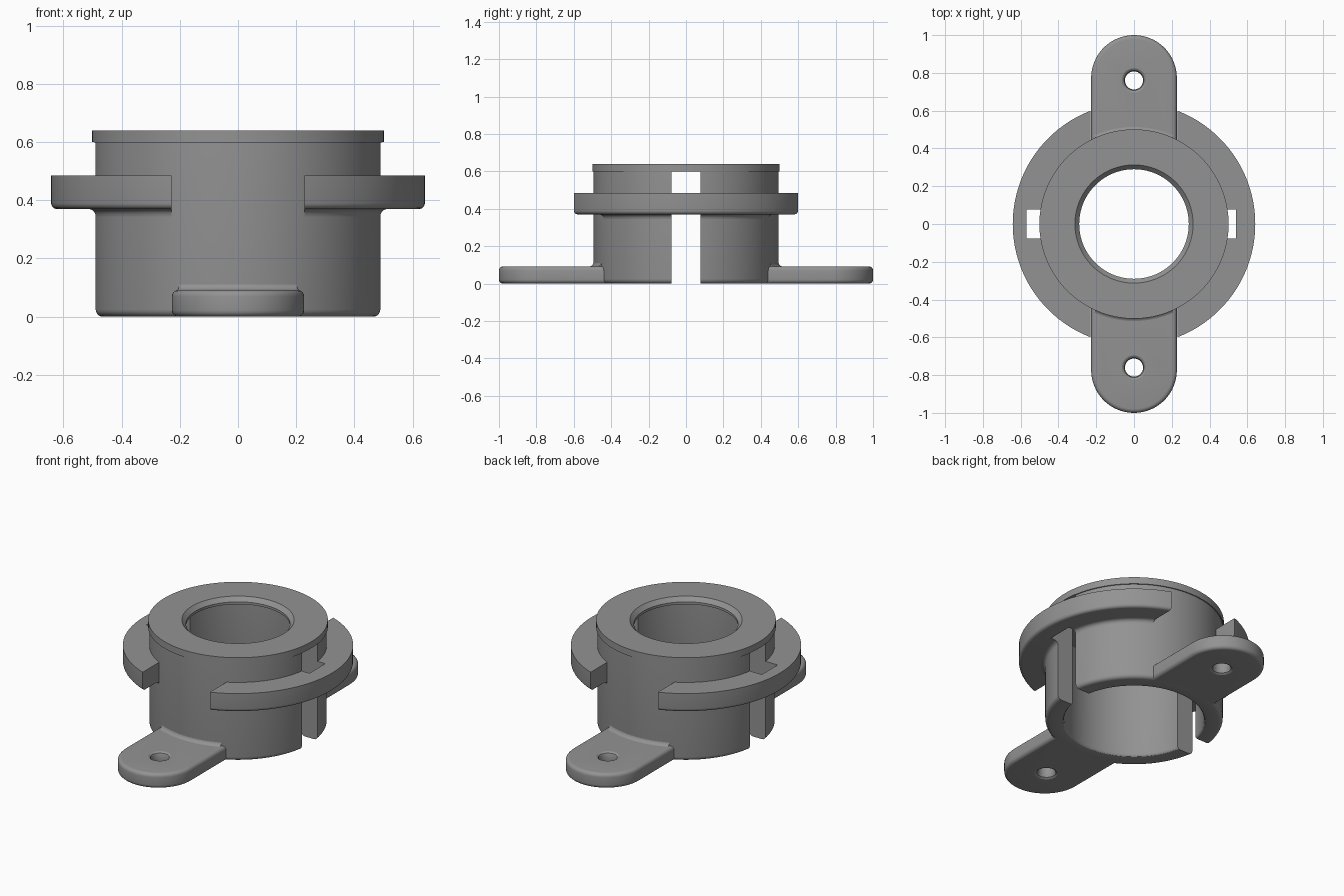
import bpy, bmesh, math
from mathutils import Matrix

if "Cube" in bpy.data.objects:
    bpy.data.objects.remove(bpy.data.objects["Cube"])

grey = bpy.data.materials.new("plain grey")
grey.diffuse_color = (0.29, 0.29, 0.29, 1)
grey.use_nodes = True
grey.node_tree.nodes["Principled BSDF"].inputs["Base Color"].default_value = grey.diffuse_color


def finish(bm, name, matrix=Matrix()):
    bmesh.ops.recalc_face_normals(bm, faces=bm.faces)
    bm.transform(matrix)
    mesh = bpy.data.meshes.new(name)
    bm.to_mesh(mesh)
    bm.free()
    mesh.materials.append(grey)
    ob = bpy.data.objects.new(name, mesh)
    bpy.context.collection.objects.link(ob)
    return ob


def fillet(cx, cz, r, a0, a1, n=5):
    """Arc points in the (radius, height) plane, angles in degrees."""
    angles = [math.radians(a0 + (a1 - a0) * i / n) for i in range(n + 1)]
    return [(cx + r * math.cos(a), cz + r * math.sin(a)) for a in angles]


def lathe(name, profile, n=128, start=0, sweep=360, matrix=Matrix()):
    """Revolve a closed profile about z; a partial sweep gets end caps."""
    bm = bmesh.new()
    full = sweep == 360
    rings = []
    for i in range(n if full else n + 1):
        a = math.radians(start + sweep * i / n)
        rings.append([bm.verts.new((r * math.cos(a), r * math.sin(a), z)) for r, z in profile])
    m = len(profile)
    for i in range(n):
        p, q = rings[i], rings[(i + 1) % len(rings)]
        for j in range(m):
            k = (j + 1) % m
            bm.faces.new((p[j], q[j], q[k], p[k]))
    if not full:
        bm.faces.new(rings[0])
        bm.faces.new(rings[-1])
    return finish(bm, name, matrix)


def spindle(name, profile, matrix):
    """Solid of revolution with flat top and bottom."""
    bm = bmesh.new()
    n = 40
    rings = [[bm.verts.new((r * math.cos(math.tau * i / n), r * math.sin(math.tau * i / n), z))
              for i in range(n)] for r, z in profile]
    for p, q in zip(rings, rings[1:]):
        for i in range(n):
            bm.faces.new((p[i], p[(i + 1) % n], q[(i + 1) % n], q[i]))
    bm.faces.new(rings[0])
    bm.faces.new(rings[-1])
    return finish(bm, name, matrix)


def box(name, x0, x1, y0, y1, z0, z1):
    bm = bmesh.new()
    bmesh.ops.create_cube(bm, size=1)
    m = Matrix.Translation(((x0 + x1) / 2, (y0 + y1) / 2, (z0 + z1) / 2))
    return finish(bm, name, m @ Matrix.Diagonal((x1 - x0, y1 - y0, z1 - z0, 1)))


def select(ob):
    bpy.ops.object.select_all(action='DESELECT')
    ob.select_set(True)
    bpy.context.view_layer.objects.active = ob


def cut(ob, cutter):
    select(ob)
    mod = ob.modifiers.new("cut", 'BOOLEAN')
    mod.operation = 'DIFFERENCE'
    mod.solver = 'EXACT'
    mod.object = cutter
    bpy.ops.object.modifier_apply(modifier=mod.name)
    bpy.data.objects.remove(cutter)


def smooth(ob):
    select(ob)
    bpy.ops.object.shade_smooth_by_angle(angle=math.radians(30))


def slot():
    # Opening across both side walls, stopping inside the flange
    return box("slot_cutter", -0.57, 0.54, -0.077, 0.077, -0.1, 0.6)


# Hollow sleeve with a thin lid, chamfered opening and rounded bottom rim
body = lathe("sleeve", fillet(0.405, 0.015, 0.015, 180, 270, 3)
             + fillet(0.47, 0.025, 0.025, 270, 360)
             + [(0.495, 0.598), (0.501, 0.598), (0.501, 0.64), (0.313, 0.64),
                (0.29, 0.615), (0.29, 0.6), (0.39, 0.6)])
cut(body, slot())
smooth(body)

# Flange in two arcs, with a rounded lower edge and a fillet to the sleeve
flange = lathe("flange", [(0.47, 0.485), (0.642, 0.485)]
               + fillet(0.622, 0.39, 0.02, 0, -90)
               + fillet(0.52, 0.345, 0.025, 90, 180) + [(0.47, 0.345)])
cut(flange, box("flange_gap_cutter", -0.229, 0.229, -1, 1, 0.2, 0.6))
cut(flange, slot())
smooth(flange)


# Mounting ears
HALF, TIP, THICK, EDGE = 0.227, 0.773, 0.092, 0.022


def ear_outline(inset):
    w = HALF - inset
    pts = [(w * math.cos(math.pi * i / 32), TIP + w * math.sin(math.pi * i / 32))
           for i in range(33)]
    # Inner end follows the sleeve wall
    for i in range(13):
        x = -w + 2 * w * i / 12
        pts.append((x, math.sqrt(0.45 ** 2 - x * x)))
    return pts


def ear(name, turn):
    spin = Matrix.Rotation(turn, 4, 'Z')
    bm = bmesh.new()
    section = fillet(-EDGE, EDGE, EDGE, -90, 0) + fillet(-EDGE, THICK - EDGE, EDGE, 0, 90)
    rings = [[bm.verts.new((x, y, z)) for x, y in ear_outline(-d)] for d, z in section]
    for p, q in zip(rings, rings[1:]):
        for i in range(len(p)):
            k = (i + 1) % len(p)
            bm.faces.new((p[i], p[k], q[k], q[i]))
    bm.faces.new(rings[0])
    bm.faces.new(rings[-1])
    ob = finish(bm, name, spin)
    # Screw hole with softened rims
    hole = [(0.075, -0.01), (0.064, 0.0), (0.053, 0.007), (0.048, 0.02),
            (0.048, 0.072), (0.053, 0.085), (0.064, 0.092), (0.075, 0.102)]
    cut(ob, spindle("hole_cutter", hole, spin @ Matrix.Translation((0, 0.76, 0))))
    smooth(ob)
    # Fillet where the ear meets the sleeve
    blend = lathe(name + "_fillet", [(0.48, 0.08), (0.52, 0.08)]
                  + fillet(0.52, 0.117, 0.026, 270, 180) + [(0.48, 0.117)],
                  24, 66, 48, spin)
    smooth(blend)


ear("back_ear", 0)
ear("front_ear", math.pi)
